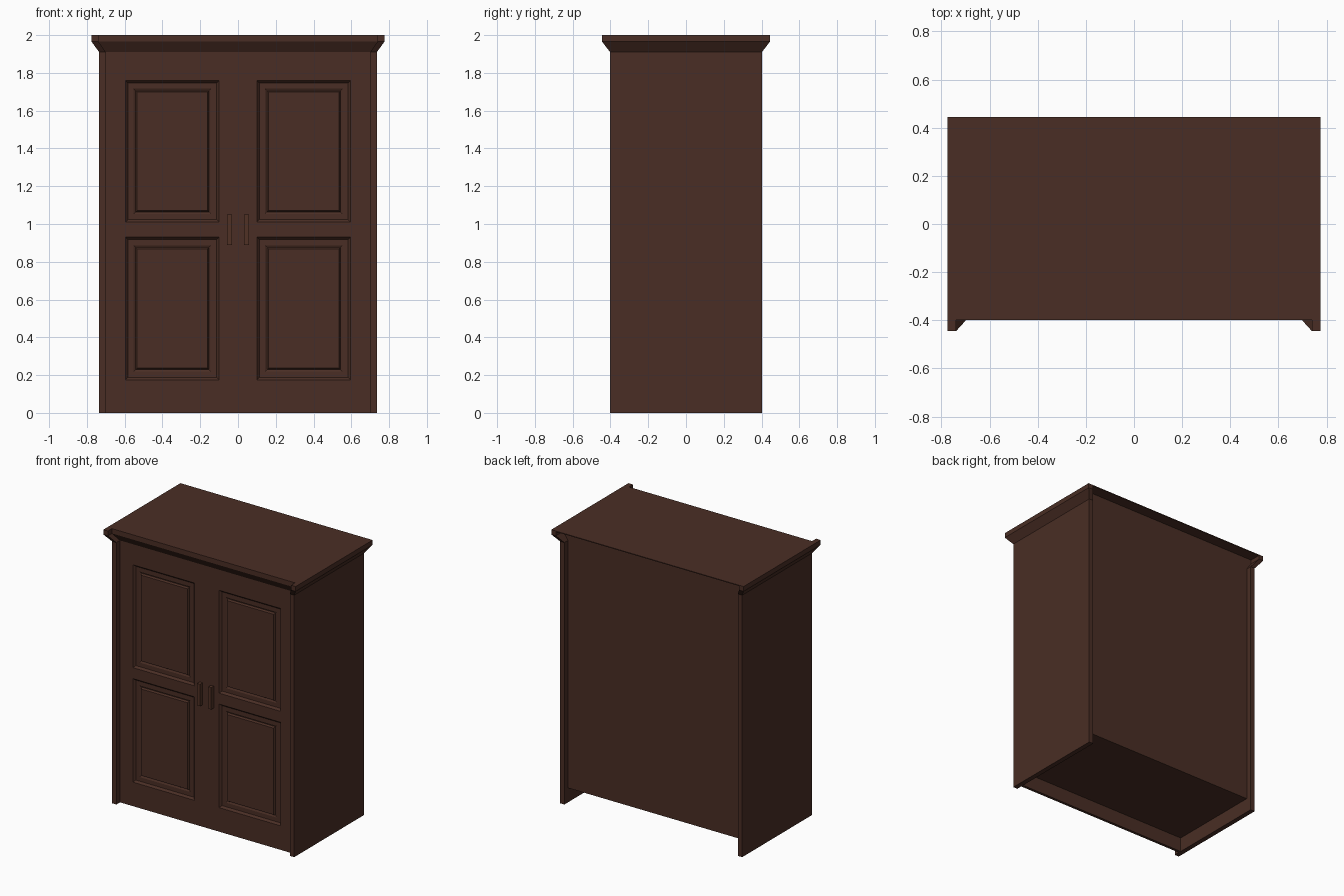
import bpy, bmesh

if "Cube" in bpy.data.objects:
    bpy.data.objects.remove(bpy.data.objects["Cube"])


def material(name, rgb):
    m = bpy.data.materials.new(name)
    m.diffuse_color = (*rgb, 1)
    m.use_nodes = True
    m.node_tree.nodes["Principled BSDF"].inputs["Base Color"].default_value = m.diffuse_color
    return m


WOOD = material("dark_wood", (0.068, 0.027, 0.018))
HANDLE = material("handle_wood", (0.080, 0.031, 0.018))


def finish(bm, name, mat, mirror=False):
    me = bpy.data.meshes.new(name)
    bm.to_mesh(me)
    bm.free()
    me.materials.append(mat)
    ob = bpy.data.objects.new(name, me)
    bpy.context.collection.objects.link(ob)
    if mirror:
        ob.modifiers.new("mirror", 'MIRROR').use_clip = True
    return ob


def box(name, x, y, z, mat=WOOD, mirror=False):
    bm = bmesh.new()
    bmesh.ops.create_cube(bm, size=1)
    for v in bm.verts:
        v.co = [lo + (c + 0.5) * (hi - lo) for c, (lo, hi) in zip(v.co, (x, y, z))]
    return finish(bm, name, mat, mirror)


# Carcass between the side panels, raised above the floor
box("carcass", (-0.70, 0.70), (-0.34, 0.36), (0.105, 1.91))
box("side_panel", (0.70, 0.735), (-0.402, 0.402), (0, 1.91), mirror=True)
box("kickboard", (-0.70, 0.70), (-0.36, -0.34), (0, 0.105))

# Doors: a grid sheet whose panel cells are sunk and then raised again
xs = [0, 0.10, 0.596, 0.70]
zs = [0.105, 0.175, 0.93, 1.01, 1.76, 1.91]
bm = bmesh.new()
grid = [[bm.verts.new((x, -0.36, z)) for x in xs] for z in zs]
panels = []
for j in range(len(zs) - 1):
    for i in range(len(xs) - 1):
        f = bm.faces.new((grid[j][i], grid[j][i + 1], grid[j + 1][i + 1], grid[j + 1][i]))
        if i == 1 and j in (1, 3):
            panels.append(f)
bm.normal_update()
for width, depth in ((0.013, -0.015), (0.030, 0), (0.011, -0.006), (0.008, 0.014)):
    bmesh.ops.inset_individual(bm, faces=panels, thickness=width, depth=depth,
                               use_even_offset=True)
    bm.normal_update()
finish(bm, "panelled_doors", WOOD, mirror=True)

# Pull handles
box("handle", (0.033, 0.057), (-0.39, -0.355), (0.89, 1.05), HANDLE, mirror=True)

# Crown: the cabinet outline flared outwards, recessed between the side panels
half = [(0.70, -0.36), (0.70, -0.402), (0.735, -0.402),
        (0.735, 0.402), (0.70, 0.402), (0.70, 0.36)]
outline = half + [(-x, y) for x, y in reversed(half)]
bm = bmesh.new()
rings = []
for z, sx, sy in ((1.91, 1, 1), (1.965, 1.055, 1.105), (2.0, 1.055, 1.105)):
    rings.append([bm.verts.new((x * sx, y if y == 0.36 else y * sy, z)) for x, y in outline])
n = len(outline)
for a, b in zip(rings, rings[1:]):
    for i in range(n):
        k = (i + 1) % n
        bm.faces.new((a[i], a[k], b[k], b[i]))
bm.faces.new(rings[0][::-1])
bm.faces.new(rings[-1])
bmesh.ops.recalc_face_normals(bm, faces=bm.faces)
finish(bm, "crown", WOOD)

# Thin top board over the open back recess
box("top_back_board", (-0.7385, 0.7385), (0.36, 0.444), (1.994, 2.0))
